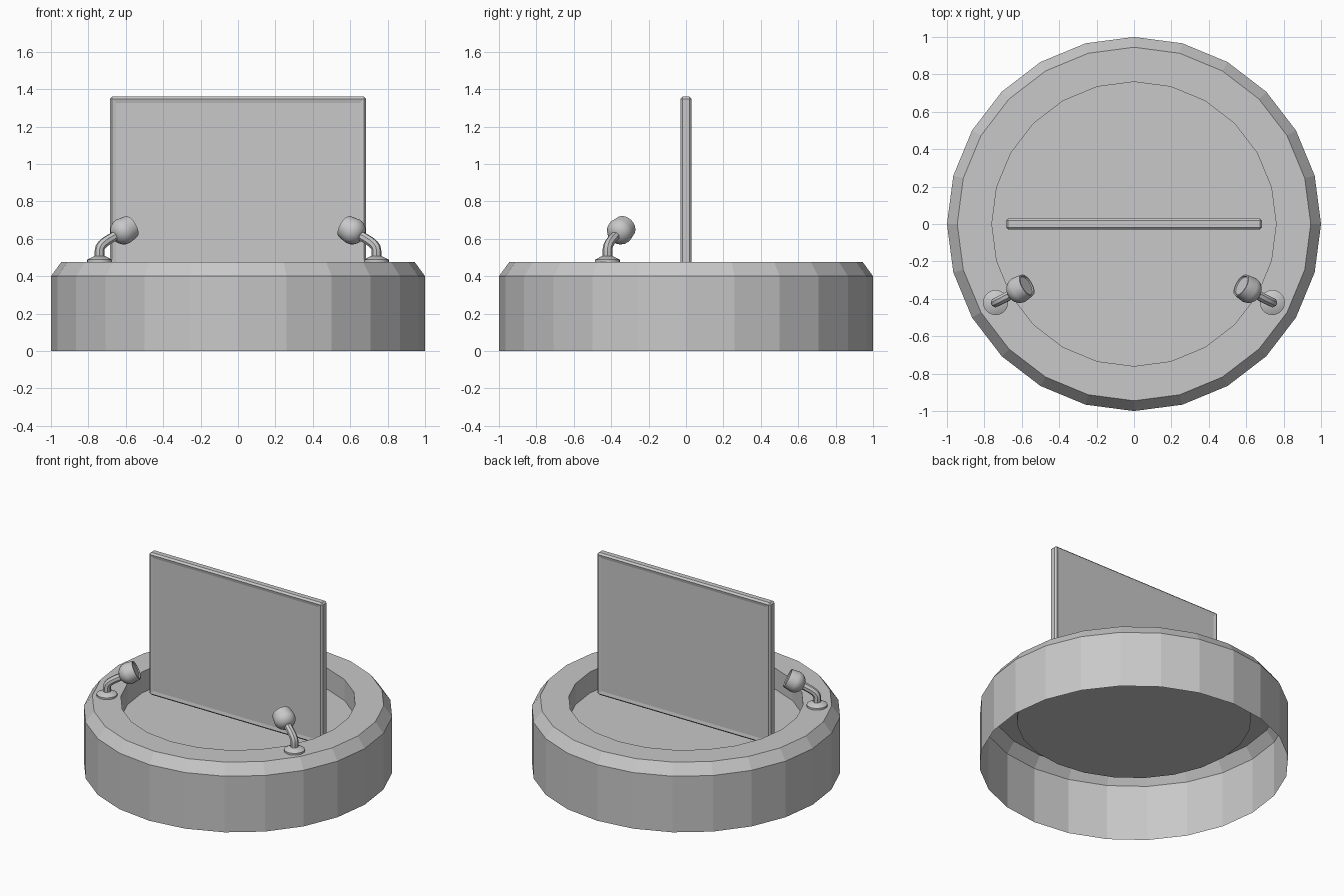
import bpy, bmesh, math
from mathutils import Vector, Matrix

if "Cube" in bpy.data.objects:
    bpy.data.objects.remove(bpy.data.objects["Cube"], do_unlink=True)

GREY = (0.58, 0.58, 0.58, 1)
grey = bpy.data.materials.new("plain grey")
grey.use_nodes = True
grey.diffuse_color = GREY
grey.node_tree.nodes["Principled BSDF"].inputs["Base Color"].default_value = GREY


def add_object(name, bm, matrix=Matrix(), smooth=False):
    mesh = bpy.data.meshes.new(name)
    bm.to_mesh(mesh)
    bm.free()
    mesh.materials.append(grey)
    ob = bpy.data.objects.new(name, mesh)
    ob.matrix_world = matrix
    bpy.context.collection.objects.link(ob)
    if smooth:
        select(ob)
        bpy.ops.object.shade_smooth_by_angle(angle=math.radians(35))
    return ob


def select(ob):
    bpy.ops.object.select_all(action='DESELECT')
    ob.select_set(True)
    bpy.context.view_layer.objects.active = ob


def lathe(profile, segments, cap_start=True):
    """Revolve (radius, height) points around z, capping the ends."""
    bm = bmesh.new()
    angles = [math.tau * i / segments for i in range(segments)]
    rings = [[bm.verts.new((r * math.cos(a), r * math.sin(a), h)) for a in angles]
             for r, h in profile]
    for low, high in zip(rings, rings[1:]):
        for i in range(segments):
            j = (i + 1) % segments
            bm.faces.new((low[i], low[j], high[j], high[i]))
    bm.faces.new(rings[-1])
    if cap_start:
        bm.faces.new(rings[0][::-1])
    return bm


# Round base: an open-bottomed shell with a chamfered rim and a sunken floor
add_object("round_base", lathe([(1, 0), (1, 0.4), (0.945, 0.475), (0.76, 0.475),
                                (0.76, 0.325)], 24, cap_start=False))

# Upright panel: bevelled slab with a shallow recessed field on both faces
bottom, top = 0.345, 1.36
bm = bmesh.new()
bmesh.ops.create_cube(bm, size=1)
bmesh.ops.scale(bm, vec=(1.37, 0.06, top - bottom), verts=bm.verts)
bmesh.ops.bevel(bm, geom=bm.edges[:], offset=0.012, segments=1, affect='EDGES')
broad = [f for f in bm.faces if abs(f.normal.y) > 0.9]
bmesh.ops.inset_individual(bm, faces=broad, thickness=0.03, depth=-0.005)
add_object("display_panel", bm, Matrix.Translation((0, 0, (top + bottom) / 2)))

# Two spotlights on the rim, aimed up at the panel
for side, label in ((1, "left"), (-1, "right")):
    foot = Vector((0.74 * side, -0.42, 0.475))
    aim = Vector((-0.77 * side, 0.45, 0.45)).normalized()
    head = Vector((0.615 * side, -0.352, 0.64))

    # Foot disc
    add_object(label + "_lamp_foot",
               lathe([(0.067, 0), (0.067, 0.013), (0.03, 0.032)], 20),
               Matrix.Translation(foot), True)

    # Bent arm
    curve = bpy.data.curves.new(label + "_lamp_arm", 'CURVE')
    curve.dimensions = '3D'
    curve.bevel_depth = 0.026
    curve.bevel_resolution = 2
    curve.resolution_u = 6
    curve.use_fill_caps = True
    spline = curve.splines.new('BEZIER')
    spline.bezier_points.add(2)
    up = Vector((0, 0, 0.03))
    end = head - aim * 0.055
    path = ((foot + up / 2, up / 3), (foot + up * 2.2, up),
            (end, aim * 0.045))
    for point, (co, tangent) in zip(spline.bezier_points, path):
        point.co = co
        point.handle_left = co - tangent
        point.handle_right = co + tangent
    arm = bpy.data.objects.new(label + "_lamp_arm", curve)
    bpy.context.collection.objects.link(arm)
    curve.materials.append(grey)
    select(arm)
    bpy.ops.object.convert(target='MESH')
    bpy.ops.object.shade_smooth_by_angle(angle=math.radians(35))

    # Domed head with a slightly sunken lens
    profile = [(0.072 * math.cos(a), 0.065 * math.sin(a))
               for a in (math.radians(d) for d in (-68, -50, -33, -16, 0))]
    profile += [(0.064, 0.055), (0.056, 0.055), (0.054, 0.048)]
    add_object(label + "_lamp_head", lathe(profile, 20),
               Matrix.Translation(head) @ aim.to_track_quat('Z', 'Y').to_matrix().to_4x4(),
               True)
